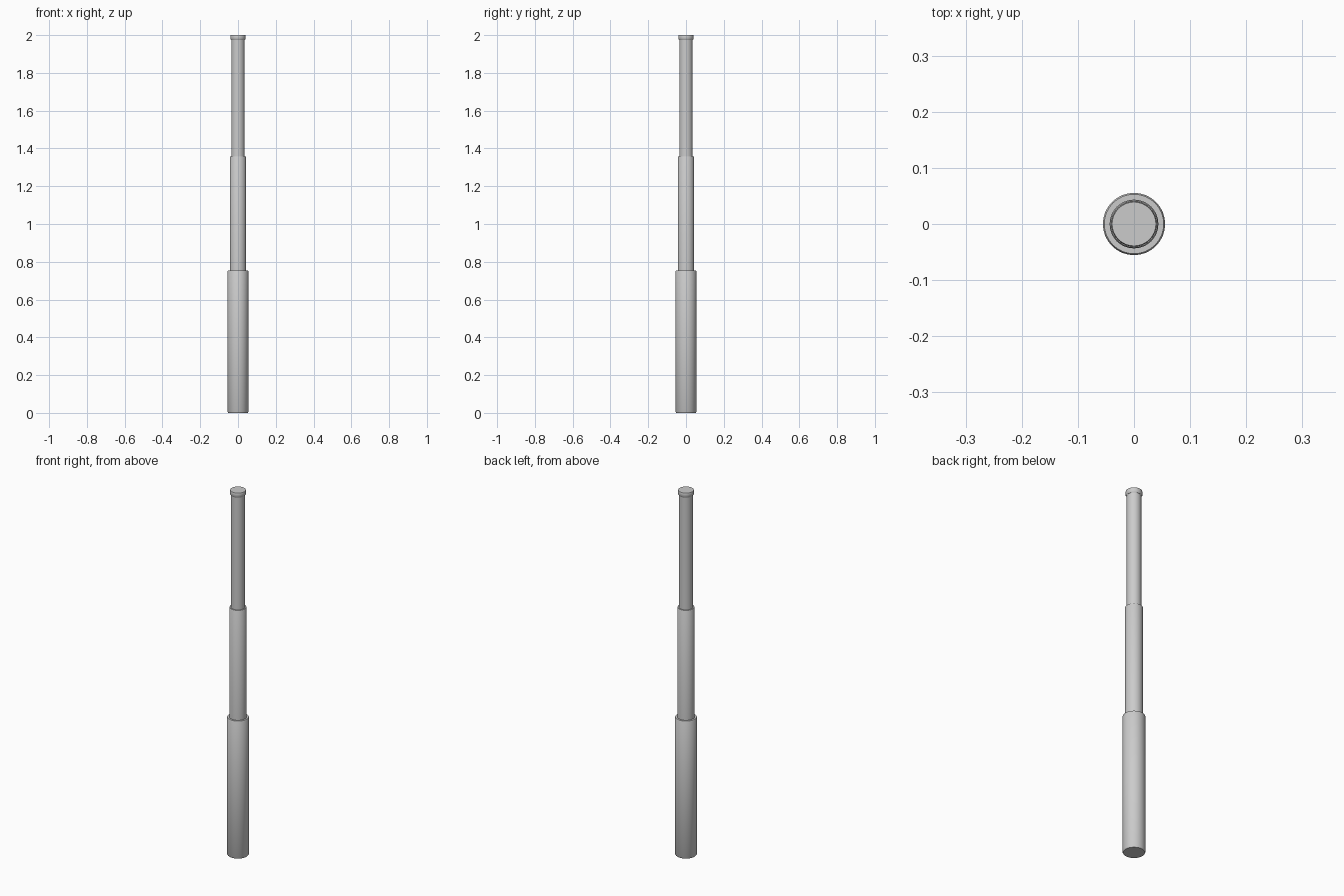
import bpy, bmesh, math

if "Cube" in bpy.data.objects:
    bpy.data.objects.remove(bpy.data.objects["Cube"])

SIDES = 32


def lathe(name, profile):
    """Spin a list of (radius, height) points into a capped round part."""
    bm = bmesh.new()
    rings = []
    for r, z in profile:
        rings.append([bm.verts.new((r * math.cos(2 * math.pi * i / SIDES),
                                    r * math.sin(2 * math.pi * i / SIDES), z))
                      for i in range(SIDES)])
    for a, b in zip(rings, rings[1:]):
        for i in range(SIDES):
            j = (i + 1) % SIDES
            bm.faces.new((a[i], a[j], b[j], b[i]))
    bm.faces.new(rings[0][::-1])
    bm.faces.new(rings[-1])
    mesh = bpy.data.meshes.new(name)
    bm.to_mesh(mesh)
    bm.free()
    obj = bpy.data.objects.new(name, mesh)
    bpy.context.collection.objects.link(obj)
    bpy.ops.object.select_all(action='DESELECT')
    obj.select_set(True)
    bpy.context.view_layer.objects.active = obj
    bpy.ops.object.shade_smooth_by_angle(angle=math.radians(35))
    return obj


# Thick handle with softened ends
lathe("grip", [(0.052, 0), (0.0555, 0.006), (0.0555, 0.75), (0.053, 0.755)])
# Middle telescoping tube
lathe("middle_tube", [(0.0435, 0.74), (0.0435, 1.353), (0.0415, 1.357)])
# Thin upper tube
lathe("upper_tube", [(0.0355, 1.34), (0.0355, 1.98)])
# Flared end cap
lathe("tip_cap", [(0.0365, 1.974), (0.0405, 1.98), (0.0405, 1.996), (0.039, 2.0)])
